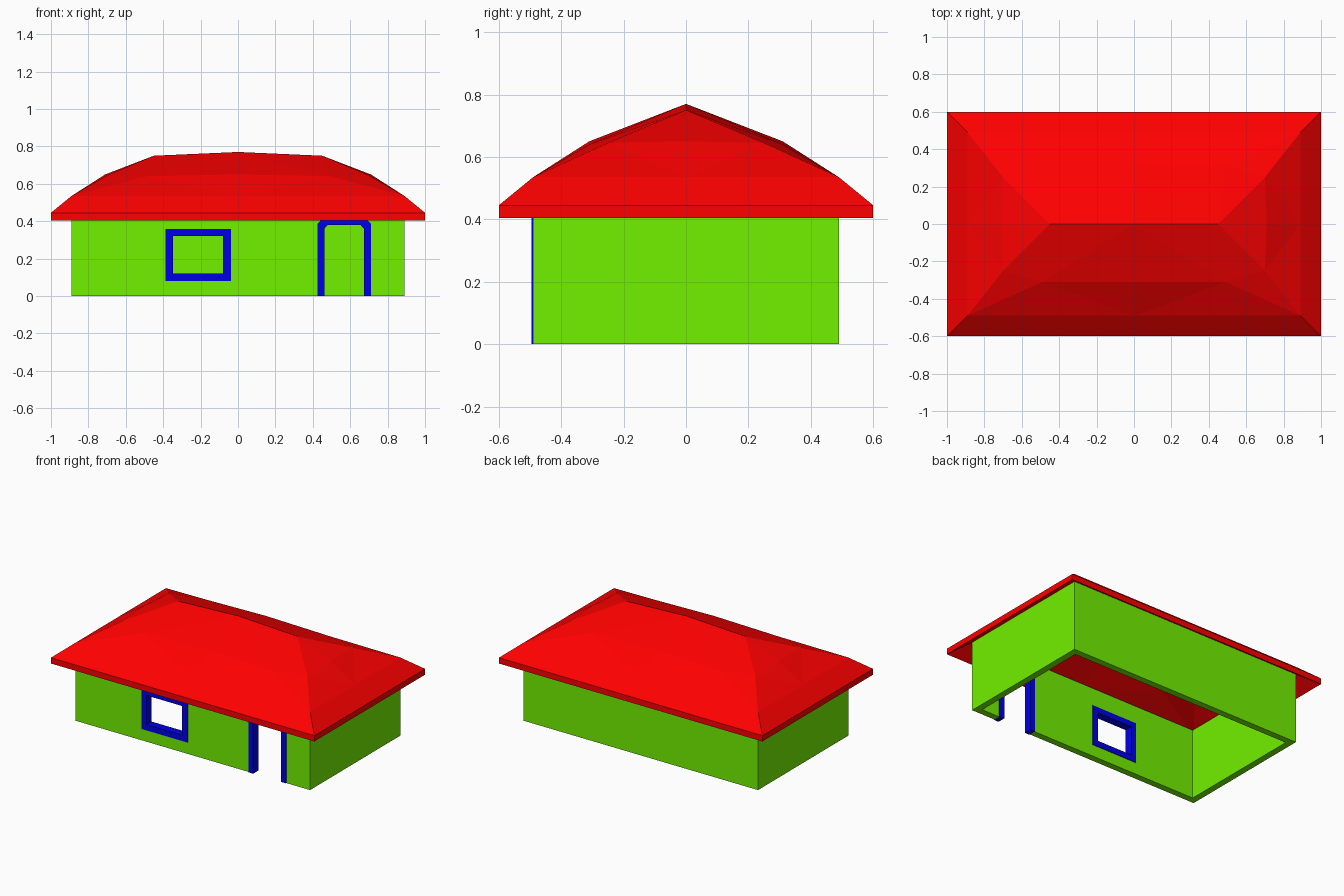
import bpy, bmesh
from math import radians

if "Cube" in bpy.data.objects:
    bpy.data.objects.remove(bpy.data.objects["Cube"])


def material(name, color):
    m = bpy.data.materials.new(name)
    m.diffuse_color = (*color, 1)
    m.use_nodes = True
    m.node_tree.nodes["Principled BSDF"].inputs["Base Color"].default_value = m.diffuse_color
    return m


GREEN = material("wall_green", (0.17, 0.88, 0.0))
RED = material("roof_red", (1.0, 0.0, 0.0))
BLUE = material("trim_blue", (0.0, 0.0, 0.8))


def select_only(ob):
    bpy.ops.object.select_all(action='DESELECT')
    ob.select_set(True)
    bpy.context.view_layer.objects.active = ob


def rect(x0, x1, z0, z1):
    return [(x0, z0), (x1, z0), (x1, z1), (x0, z1)]


def plate(name, outlines, depth, mat, location, upright=True):
    """Extrude closed outlines (inner ones become holes) into a flat-shaded mesh."""
    cu = bpy.data.curves.new(name, 'CURVE')
    cu.dimensions = '2D'
    cu.fill_mode = 'BOTH'
    cu.extrude = depth / 2
    for pts in outlines:
        s = cu.splines.new('POLY')
        s.points.add(len(pts) - 1)
        for p, (x, y) in zip(s.points, pts):
            p.co = (x, y, 0, 1)
        s.use_cyclic_u = True
    ob = bpy.data.objects.new(name, cu)
    ob.location = location
    if upright:
        ob.rotation_euler.x = radians(90)
    bpy.context.collection.objects.link(ob)
    select_only(ob)
    bpy.ops.object.convert(target='MESH')
    ob = bpy.context.object
    bm = bmesh.new()
    bm.from_mesh(ob.data)
    bmesh.ops.remove_doubles(bm, verts=bm.verts[:], dist=0.0005)
    bmesh.ops.recalc_face_normals(bm, faces=bm.faces[:])
    bm.to_mesh(ob.data)
    bm.free()
    ob.data.materials.clear()
    ob.data.materials.append(mat)
    bpy.ops.object.shade_flat()


# Walls: front panel with window hole and door notch, plus a U-shaped rest
X, Y, T, TOP = 0.89, 0.49, 0.045, 0.482
door_out = [(0.425, 0), (0.425, 0.387), (0.447, 0.41), (0.688, 0.41), (0.71, 0.387), (0.71, 0)]
door_in = [(0.462, 0), (0.462, 0.36), (0.48, 0.38), (0.655, 0.38), (0.673, 0.36), (0.673, 0)]
win_out = rect(-0.387, -0.038, 0.08, 0.358)
win_in = rect(-0.348, -0.08, 0.12, 0.32)
front = [(-X, 0)] + door_out + [(X, 0), (X, TOP), (-X, TOP)]
plate("front_wall", [front, win_out], T, GREEN, (0, -Y + T / 2, 0))
u_plan = [(-X, -Y + T), (-X, Y), (X, Y), (X, -Y + T),
          (X - T, -Y + T), (X - T, Y - T), (-X + T, Y - T), (-X + T, -Y + T)]
plate("side_and_back_walls", [u_plan], TOP, GREEN, (0, 0, TOP / 2), upright=False)

# Window and door frames, slightly proud of the wall on both sides
FRAME_Y = -Y + T / 2
plate("window_frame", [win_out, win_in], T + 0.01, BLUE, (0, FRAME_Y, 0))
plate("door_frame", [door_out + door_in[::-1]], T + 0.01, BLUE, (0, FRAME_Y, 0))

# Roof: one quarter of the faceted hip, mirrored, then given a shallower underside
P = dict(C=(0, 0, .77), E=(.45, 0, .75), A=(.71, 0, .65), H=(.70, .25, .645),
         F=(.49, .31, .64), M=(0, .31, .65), P=(.89, 0, .535), K=(.89, .49, .535),
         Q=(0, .49, .535), X=(1, 0, .445), B=(1, .6, .445), Y=(0, .6, .445))
bm = bmesh.new()
v = {k: bm.verts.new(c) for k, c in P.items()}
for f in "CEF EHF CFM EAH APH PKH HKF FKQ FQM PXBK KBYQ".split():
    bm.faces.new([v[k] for k in f])
for axis in 'XY':
    bmesh.ops.mirror(bm, geom=bm.verts[:] + bm.edges[:] + bm.faces[:],
                     merge_dist=0.001, axis=axis)
    bmesh.ops.remove_doubles(bm, verts=bm.verts[:], dist=0.001)
ext = bmesh.ops.extrude_face_region(bm, geom=bm.faces[:], use_keep_orig=True)
for g in ext["geom"]:
    if isinstance(g, bmesh.types.BMVert):
        g.co.z = 0.405 + (g.co.z - 0.445) * 0.85
bmesh.ops.recalc_face_normals(bm, faces=bm.faces[:])
me = bpy.data.meshes.new("roof")
bm.to_mesh(me)
bm.free()
me.materials.append(RED)
roof = bpy.data.objects.new("roof", me)
bpy.context.collection.objects.link(roof)
bpy.ops.object.select_all(action='DESELECT')
